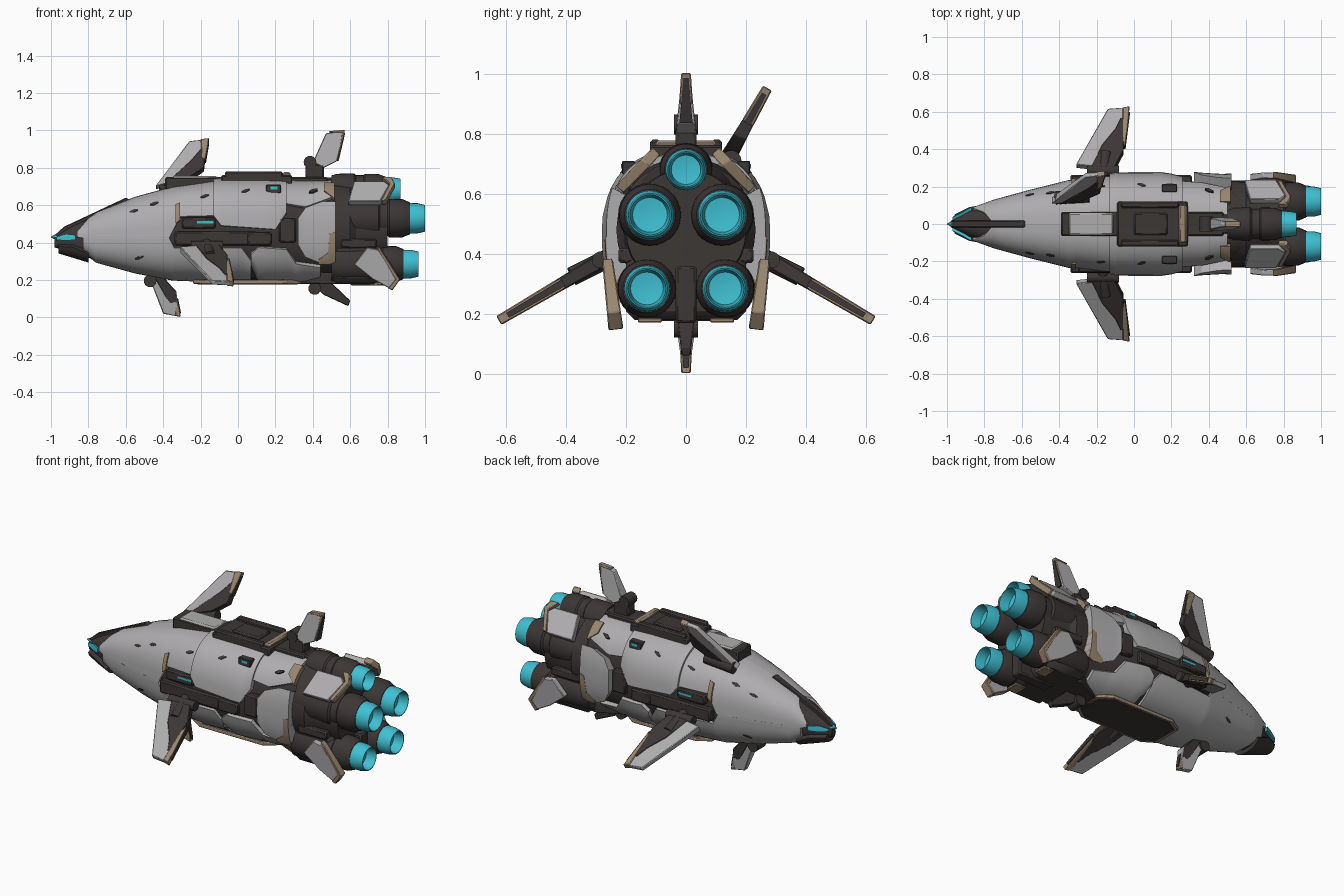
import bpy, bmesh, math
from mathutils import Vector

if "Cube" in bpy.data.objects:
    bpy.data.objects.remove(bpy.data.objects["Cube"])

def material(name, col):
    m = bpy.data.materials.new(name)
    m.diffuse_color = (*col, 1)
    m.use_nodes = True
    m.node_tree.nodes["Principled BSDF"].inputs["Base Color"].default_value = m.diffuse_color
    return m

LIGHT = material("light grey armour", (0.43, 0.42, 0.43))
DARK = material("dark brown grey", (0.045, 0.038, 0.036))
TAN = material("tan trim", (0.32, 0.24, 0.16))
CYAN = material("cyan glow", (0.05, 0.53, 0.65))

def make(name, verts, faces, mat, bevel=0):
    me = bpy.data.meshes.new(name)
    bm = bmesh.new()
    vs = [bm.verts.new(v) for v in verts]
    for f in faces:
        bm.faces.new([vs[i] for i in f])
    bmesh.ops.remove_doubles(bm, verts=bm.verts, dist=1e-5)
    bmesh.ops.recalc_face_normals(bm, faces=bm.faces)
    bm.to_mesh(me)
    bm.free()
    ob = bpy.data.objects.new(name, me)
    bpy.context.collection.objects.link(ob)
    me.materials.append(mat)
    if bevel:
        b = ob.modifiers.new("bevel", 'BEVEL')
        b.width, b.segments = bevel, 1

# Hull stations: x, half width, top z, bottom z
HULL = [(-.98, .03, .45, .36), (-.88, .083, .505, .33), (-.75, .13, .565, .29),
        (-.55, .185, .645, .235), (-.35, .235, .70, .197), (-.1, .265, .735, .187),
        (.15, .265, .735, .187), (.35, .235, .73, .19), (.52, .225, .73, .21),
        (.62, .20, .72, .22), (.80, .17, .68, .24)]
N = 2.5

def lerp_rows(rows, x):
    for a, b in zip(rows, rows[1:]):
        if x <= b[0]:
            k = max(0, (x - a[0]) / (b[0] - a[0]))
            return [p + (q - p) * k for p, q in zip(a, b)][1:]
    return list(rows[-1][1:])

def spow(v):
    return math.copysign(abs(v) ** (2 / N), v)

def surf(x, t, off):
    w, zt, zb = lerp_rows(HULL, x)
    return (x, (w + off) * spow(math.sin(t)), (zt + zb) / 2 + ((zt - zb) / 2 + off) * spow(math.cos(t)))

def angle(x, z):
    w, zt, zb = lerp_rows(HULL, x)
    c = max(-1, min(1, (z - (zt + zb) / 2) / ((zt - zb) / 2)))
    return math.acos(math.copysign(abs(c) ** (N / 2), c))

def skin(name, rings, mat):
    """Closed loft through equal rings of points."""
    n = len(rings[0])
    faces = [(i*n + j, i*n + (j+1) % n, i*n + n + (j+1) % n, i*n + n + j)
             for i in range(len(rings) - 1) for j in range(n)]
    verts = [p for r in rings for p in r]
    make(name, verts, faces + [tuple(range(n)), tuple(range(len(verts) - n, len(verts)))], mat)

def panel(name, rows, mat, off=0.0):
    """Mirrored armour plate following the hull; rows are (x, low z, high z)."""
    xs = sorted({r[0] for r in rows} | {s[0] for s in HULL if rows[0][0] < s[0] < rows[-1][0]})
    m = 10
    for s in (-1, 1):
        verts, faces, size = [], [], len(xs) * (m + 1)
        for o in (off, -.03):
            for x in xs:
                lo, hi = lerp_rows(rows, x)
                a, b = angle(x, hi), angle(x, lo)
                for j in range(m + 1):
                    p = surf(x, a + (b - a) * j / m, o)
                    verts.append((p[0], s * p[1], p[2]))
        rim = []
        for i in range(len(xs) - 1):
            for j in range(m):
                q = [i*(m+1) + j, i*(m+1) + j + 1, (i+1)*(m+1) + j + 1, (i+1)*(m+1) + j]
                faces += [tuple(q), tuple(v + size for v in q)]
            rim += [(i*(m+1), (i+1)*(m+1)), (i*(m+1) + m, (i+1)*(m+1) + m)]
        e = (len(xs) - 1) * (m + 1)
        for j in range(m):
            rim += [(j, j + 1), (e + j, e + j + 1)]
        make(name, verts, faces + [(a, b, b + size, a + size) for a, b in rim], mat)

def blade(name, origin, v, pts, th, mat, mirror=False, bevel=.004):
    """Flat tapered plate; pts are (x, distance along v), th = (root, tip) thickness."""
    top = max(p[1] for p in pts)
    for s in ((1, -1) if mirror else (1,)):
        o, d = Vector((0, s * origin[0], origin[1])), Vector((0, s * v[0], v[1])).normalized()
        nrm = d.cross(Vector((1, 0, 0)))
        verts = []
        for k in (-.5, .5):
            for x, t in pts:
                w = th[0] + (th[1] - th[0]) * max(0, t) / top
                verts.append(o + d * t + Vector((x, 0, 0)) + nrm * k * w)
        n = len(pts)
        faces = [tuple(range(n)), tuple(range(n, 2*n))]
        make(name, verts, faces + [(i, (i+1) % n, n + (i+1) % n, n + i) for i in range(n)], mat, bevel)

def rear_edge(name, origin, v, a, b, th, mirror=False):
    """Thin dark slot running along a trailing edge from a to b."""
    pts = [(a[0] - .02, a[1]), (a[0] + .005, a[1]), (b[0] + .005, b[1]), (b[0] - .02, b[1])]
    blade(name, origin, v, pts, th, DARK, mirror, 0)

def box(name, x, y, z, mat, mirror=False, bevel=.008):
    for s in ((1, -1) if mirror else (1,)):
        verts = [(a, s * b, c) for a in x for b in y for c in z]
        make(name, verts, [(0, 1, 3, 2), (4, 5, 7, 6), (0, 1, 5, 4), (2, 3, 7, 6), (0, 2, 6, 4), (1, 3, 7, 5)], mat, bevel)

def lathe(name, prof, y, z, mat, n=28):
    """Revolve (x, radius) about an axis along x."""
    skin(name, [[(x, y + r * math.cos(2*math.pi*j/n), z + r * math.sin(2*math.pi*j/n)) for j in range(n)] for x, r in prof], mat)

def rod(name, a, b, r, n=14):
    a, b = Vector(a), Vector(b)
    q = (b - a).to_track_quat('Z', 'Y')
    ring = [q @ Vector((r * math.cos(2*math.pi*j/n), r * math.sin(2*math.pi*j/n), 0)) for j in range(n)]
    skin(name, [[a + p for p in ring], [b + p for p in ring]], DARK)

# Hull and armour plates
skin("hull_core", [[surf(s[0], math.pi * j / 16, -.014) for j in range(17)] +
     [(p[0], -p[1], p[2]) for p in (surf(s[0], math.pi * j / 16, -.014) for j in range(15, 0, -1))] for s in HULL], DARK)
panel("nose_upper_armour", [(-.86, .43, .46), (-.8, .42, .53), (-.72, .42, 1), (-.37, .42, 1), (-.31, .54, 1), (-.11, .545, 1)], LIGHT)
panel("nose_lower_armour", [(-.83, .35, .43), (-.76, .28, .43), (-.7, 0, .43), (-.37, 0, .43), (-.34, 0, .37), (.02, 0, .37), (.07, 0, .3)], LIGHT)
panel("mid_upper_armour", [(-.13, .54, 1), (-.09, .49, 1), (.2, .47, 1), (.26, .56, 1)], LIGHT, .012)
panel("rear_upper_armour", [(.24, .61, 1), (.36, .59, 1), (.5, .64, 1)], LIGHT, .004)
panel("rear_lower_armour", [(.07, .28, .34), (.11, 0, .375), (.26, 0, .365), (.31, 0, .29), (.44, 0, .27)], LIGHT, .006)
panel("side_rear_armour", [(.32, .40, .52), (.36, .34, .57), (.45, .31, .60), (.52, .33, .60)], LIGHT, .04)
panel("side_rear_trim", [(.43, .31, .33), (.48, .31, .36), (.49, .31, .45), (.52, .32, .46)], TAN, .044)
panel("rear_upper_trim", [(.46, .67, .71), (.515, .63, .71)], TAN, .012)
panel("shoulder_trim", [(-.335, .5, .6), (-.31, .52, .61)], TAN, .008)
panel("nose_glow", [(-.97, .415, .43), (-.92, .41, .445), (-.87, .415, .44)], CYAN, .003)
panel("nose_lower_jaw", [(-.96, .34, .385), (-.88, .31, .38), (-.8, .3, .345)], DARK, .012)
for x, z in ((-.58, .56), (-.47, .60), (-.2, .64), (-.55, .31), (.02, .66), (.38, .66)):
    panel("armour_slit", [(x, z, z + .006), (x + .02, z, z + .016), (x + .045, z + .012, z + .018)], DARK, .014 if x > -.1 else .003)
lathe("nose_spike", [(-1, .003), (-.965, .02), (-.93, .02)], 0, .43, CYAN, 8)
blade("nose_ridge", (0, .4), (0, 1), [(-.98, .04), (-.93, .085), (-.6, .24), (-.56, .22), (-.6, .1), (-.9, .02)], (.035, .035), DARK)

# Dark side band machinery
box("side_bay", (-.34, .1), (.2, .262), (.385, .46), DARK, True)
box("side_bay_upper", (-.3, -.12), (.2, .258), (.475, .535), DARK, True)
box("side_glow_strip", (-.22, -.13), (.25, .26), (.503, .515), CYAN, True, 0)
box("side_pod", (.05, .18), (.2, .268), (.385, .455), DARK, True)
box("side_rear_box", (.22, .31), (.2, .262), (.4, .53), DARK, True)
box("shoulder_window", (.15, .23), (.17, .213), (.665, .71), DARK, True, .004)
box("shoulder_window_glow", (.175, .21), (.19, .216), (.685, .7), CYAN, True, 0)

# Dorsal deck
box("dorsal_base", (-.39, .48), (-.065, .065), (.66, .75), DARK)
box("dorsal_forward_plate", (-.35, -.11), (-.06, .06), (.7, .756), LIGHT)
box("dorsal_deck", (-.09, .29), (-.12, .12), (.69, .762), DARK)
box("dorsal_rail", (-.07, .24), (.085, .12), (.74, .78), DARK, True)
box("dorsal_hatch", (0, .18), (-.06, .06), (.74, .775), DARK)
box("dorsal_rear_bar", (.24, .28), (-.1, .1), (.74, .777), TAN)
box("dorsal_tail_spine", (.45, .72), (-.05, .05), (.66, .748), DARK)

# Belly bay: dark six-sided plate with a tan rim
HEX = [(-.24, -.09), (-.16, -.14), (.26, -.14), (.34, -.08), (.34, .08), (.26, .14), (-.16, .14), (-.24, .09)]
blade("belly_trim", (0, .19), (1, 0), HEX, (.02, .02), TAN)
blade("belly_bay", (0, .19), (1, 0), [(.05 + (x - .05) * .93, y * .9) for x, y in HEX], (.028, .028), DARK)
blade("belly_tail", (0, .21), (1, 0), [(.3, -.06), (.5, -.15), (.62, -.13), (.62, .13), (.5, .15), (.3, .06)], (.06, .06), DARK)

# Side wings
W, WV = (.27, .385), (.35, -.205)
blade("wing", W, WV, [(-.31, .045), (-.14, .395), (-.03, .405), (-.06, .13), (-.11, .05), (-.2, .03)], (.042, .026), LIGHT, True)
blade("wing_dark_inlay", W, WV, [(-.23, .025), (-.17, .17), (-.1, .27), (-.07, .34), (-.05, .33), (-.056, .13), (-.1, .03)], (.05, .034), DARK, True)
blade("wing_trim", W, WV, [(-.064, .2), (-.06, .40), (-.024, .41), (-.05, .16)], (.048, .034), TAN, True)
rear_edge("wing_rear_slot", W, WV, (-.05, .16), (-.0265, .375), (.03, .018), True)
for s in (1, -1):
    rod("wing_arm", (-.17, s*.23, .40), (-.15, s*.38, .325), .032)
    rod("wing_hinge", (-.25, s*.285, .38), (-.08, s*.285, .38), .028)

# Offset upper fin
F, FV = (.14, .72), (.13, .23)
blade("upper_fin", F, FV, [(-.44, -.03), (-.26, .25), (-.16, .264), (-.185, .08), (-.27, .02)], (.045, .024), LIGHT)
blade("upper_fin_inlay", F, FV, [(-.4, -.03), (-.25, .13), (-.2, .2), (-.17, .2), (-.182, .08), (-.27, .01)], (.055, .034), DARK)
blade("upper_fin_trim", F, FV, [(-.195, .14), (-.2, .26), (-.155, .267), (-.176, .13)], (.05, .034), TAN)
rear_edge("upper_fin_rear_slot", F, FV, (-.176, .13), (-.159, .245), (.034, .018))
rod("upper_fin_hinge", (-.42, .14, .69), (-.24, .15, .71), .035)

# Dorsal tail fin
T, UP, DOWN = (0, .8), (0, 1), (0, -1)
blade("tail_fin", T, UP, [(.4, .03), (.47, .185), (.57, .2), (.53, .035), (.46, 0)], (.07, .026), LIGHT)
blade("tail_fin_trim", T, UP, [(.49, .186), (.485, .196), (.572, .203), (.55, .1), (.54, .1), (.555, .188)], (.06, .032), TAN)
rear_edge("tail_fin_rear_slot", T, UP, (.533, .035), (.568, .185), (.05, .018))
rod("tail_fin_hinge", (.385, -.04, .83), (.385, .04, .83), .034)
box("tail_fin_base", (.36, .46), (-.035, .035), (.73, .82), DARK)

# Ventral fins
K = (0, .22)
blade("front_keel_fin", K, DOWN, [(-.47, .02), (-.4, .2), (-.31, .217), (-.33, .08), (-.41, 0)], (.07, .026), LIGHT)
blade("front_keel_inlay", K, DOWN, [(-.45, 0), (-.39, .11), (-.35, .17), (-.32, .17), (-.332, .08), (-.41, -.01)], (.078, .034), DARK)
blade("front_keel_trim", K, DOWN, [(-.34, .15), (-.335, .212), (-.306, .218), (-.322, .14)], (.05, .032), TAN)
rear_edge("front_keel_rear_slot", K, DOWN, (-.325, .12), (-.309, .2), (.04, .018))
rod("front_keel_hinge", (-.47, -.04, .195), (-.47, .04, .195), .034)
blade("rear_keel_fin", (0, .2), DOWN, [(.39, .02), (.5, .015), (.6, .11), (.59, .14), (.46, .08)], (.06, .03), DARK)
rod("rear_keel_hinge", (.41, -.04, .155), (.41, .04, .155), .034)

# Tail housing and engines
lathe("tail_collar", [(.5, .21), (.52, .232), (.6, .232), (.63, .21), (.8, .2)], 0, .48, DARK)
for y, z, r, x in ((0, .68, .072, .87), (.12, .53, .085, 1), (-.12, .53, .085, 1), (.13, .285, .08, .965), (-.13, .285, .08, .965)):
    lathe("engine_housing", [(.5, r*1.1), (.53, r*1.22), (x-.25, r*1.25), (x-.24, r*1.12), (x-.2, r*1.12), (x-.19, r*1.22), (x-.12, r*1.2), (x-.08, r)], y, z, DARK)
    lathe("engine_nozzle", [(x-.1, r*.96), (x-.04, r*.95), (x, r*.84), (x, r*.79), (x-.06, r*.68), (x-.065, r*.3)], y, z, CYAN)
box("tail_block", (.5, .76), (-.2, .2), (.18, .40), DARK, bevel=.03)
box("tail_keel", (.6, .84), (-.035, .035), (.17, .36), DARK)
box("tail_side_pipe", (.55, .74), (.17, .225), (.37, .42), DARK, True)
box("tail_lower_trim", (.7, .77), (.08, .16), (.172, .186), TAN, True, .003)

# Tail armour plates
P, PV, Q, QV = (.1, .74), (.69, -.72), (.262, .385), (-.12, -.98)
blade("tail_upper_plate", P, PV, [(.62, .03), (.78, .03), (.81, .06), (.76, .18), (.59, .18)], (.035, .035), LIGHT, True)
blade("tail_upper_plate_trim", P, PV, [(.77, -.003), (.82, -.003), (.84, .05), (.79, .174), (.765, .174), (.81, .05)], (.036, .036), TAN, True)
blade("tail_lower_plate", Q, QV, [(.62, .1), (.69, .01), (.75, .02), (.86, .18), (.82, .235), (.72, .18)], (.03, .045), LIGHT, True)
blade("tail_lower_plate_trim", Q, QV, [(.74, .0), (.765, .02), (.867, .18), (.825, .24), (.8, .228), (.84, .18)], (.036, .05), TAN, True)

# Shade smooth with sharp edges kept
bpy.ops.object.select_all(action='SELECT')
bpy.context.view_layer.objects.active = bpy.context.scene.objects[0]
bpy.ops.object.shade_smooth_by_angle(angle=math.radians(30))
